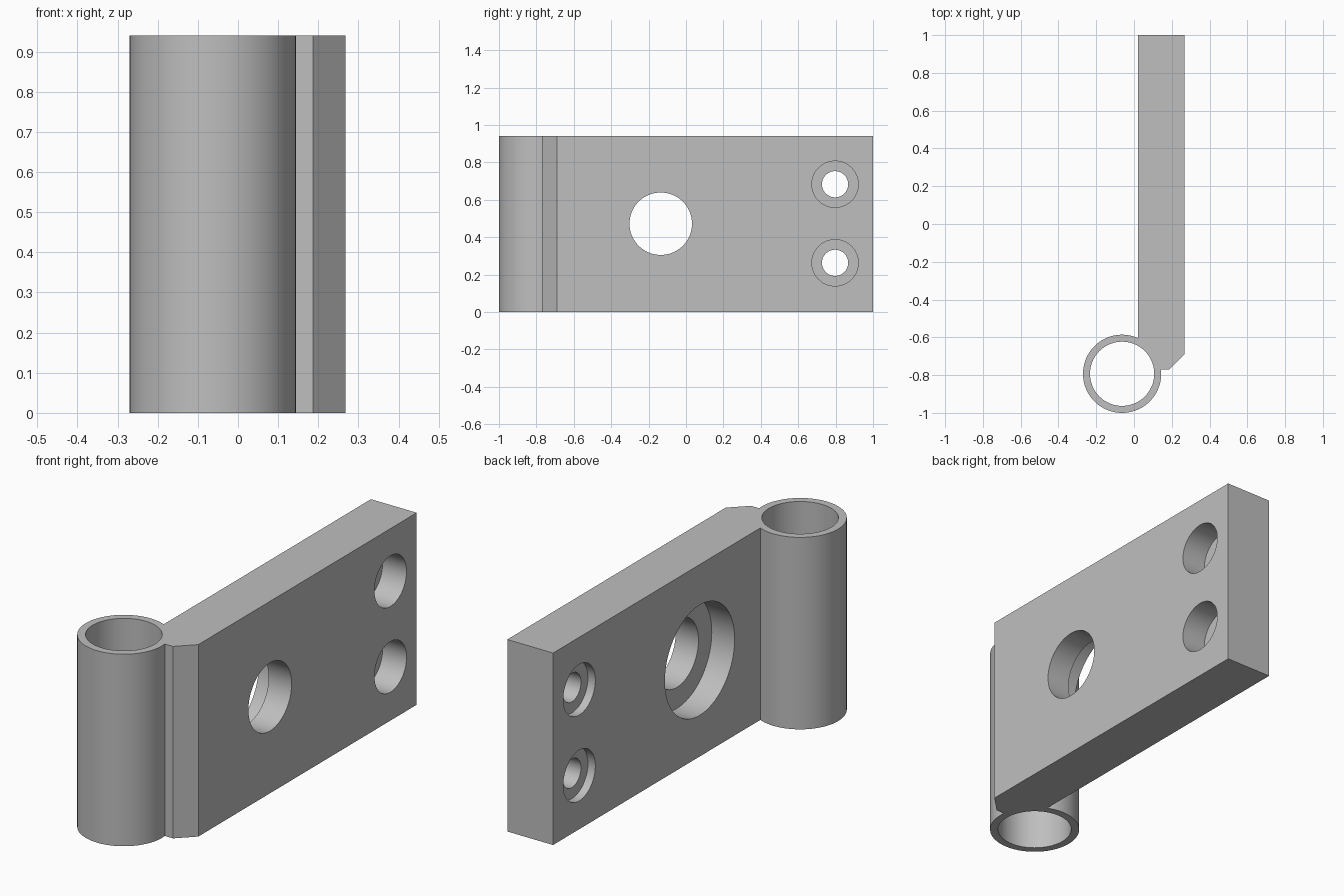
import bpy, bmesh, math
from mathutils import Matrix, Vector

if "Cube" in bpy.data.objects:
    bpy.data.objects.remove(bpy.data.objects["Cube"])

HEIGHT = 0.94
X0, X1 = 0.02, 0.268            # plate faces
CX, CY, R_OUT, R_IN = -0.063, -0.793, 0.207, 0.17   # hinge barrel

steel = bpy.data.materials.new("grey steel")
steel.diffuse_color = (0.52, 0.52, 0.52, 1)
steel.use_nodes = True
steel.node_tree.nodes["Principled BSDF"].inputs["Base Color"].default_value = steel.diffuse_color


def to_object(bm, name):
    bmesh.ops.recalc_face_normals(bm, faces=bm.faces)
    mesh = bpy.data.meshes.new(name)
    bm.to_mesh(mesh)
    bm.free()
    mesh.materials.append(steel)
    obj = bpy.data.objects.new(name, mesh)
    bpy.context.collection.objects.link(obj)
    return obj


def cylinder(name, centre, radius, depth, along_x):
    bm = bmesh.new()
    rot = Matrix.Rotation(math.pi / 2, 4, 'Y') if along_x else Matrix()
    bmesh.ops.create_cone(bm, cap_ends=True, segments=72, radius1=radius, radius2=radius,
                          depth=depth, matrix=Matrix.Translation(centre) @ rot)
    return to_object(bm, name)


def x_bore(name, y, z, radius, xa, xb):
    return cylinder(name, ((xa + xb) / 2, y, z), radius, xb - xa, True)


# Hinge leaf and barrel as one extruded outline
a0 = math.acos((X0 - CX) / R_OUT)
a1 = 2 * math.pi + math.asin(0.023 / R_OUT)
steps = 80
outline = [(X0, 1.0)]
for i in range(steps + 1):
    a = a0 + (a1 - a0) * i / steps
    outline.append((CX + R_OUT * math.cos(a), CY + R_OUT * math.sin(a)))
outline += [(0.187, CY + 0.023), (X1, -0.69), (X1, 1.0)]

bm = bmesh.new()
face = bm.faces.new([bm.verts.new((x, y, 0)) for x, y in outline])
ext = bmesh.ops.extrude_face_region(bm, geom=[face])
bmesh.ops.translate(bm, vec=Vector((0, 0, HEIGHT)),
                    verts=[g for g in ext["geom"] if isinstance(g, bmesh.types.BMVert)])
hinge = to_object(bm, "hinge_leaf")

# Barrel bore, stepped centre hole, screw holes recessed from both faces
lo, hi = X0 - 0.1, X1 + 0.1
cutters = [
    cylinder("barrel_bore", (CX, CY, HEIGHT / 2), R_IN, HEIGHT + 0.2, False),
    x_bore("centre_hole", -0.135, 0.472, 0.167, lo, hi),
    x_bore("centre_recess", -0.135, 0.472, 0.27, lo, X0 + 0.124),
]
for z in (0.263, 0.683):
    cutters += [
        x_bore("screw_hole", 0.797, z, 0.07, lo, hi),
        x_bore("screw_recess_inner", 0.797, z, 0.124, lo, X0 + 0.04),
        x_bore("screw_recess_outer", 0.797, z, 0.124, X1 - 0.13, hi),
    ]

bpy.context.view_layer.objects.active = hinge
hinge.select_set(True)
for c in cutters:
    c.hide_render = True
    mod = hinge.modifiers.new(c.name, 'BOOLEAN')
    mod.operation = 'DIFFERENCE'
    mod.solver = 'EXACT'
    mod.object = c
    bpy.ops.object.modifier_apply(modifier=mod.name)
    bpy.data.objects.remove(c)

bpy.ops.object.shade_smooth_by_angle(angle=math.radians(25))
